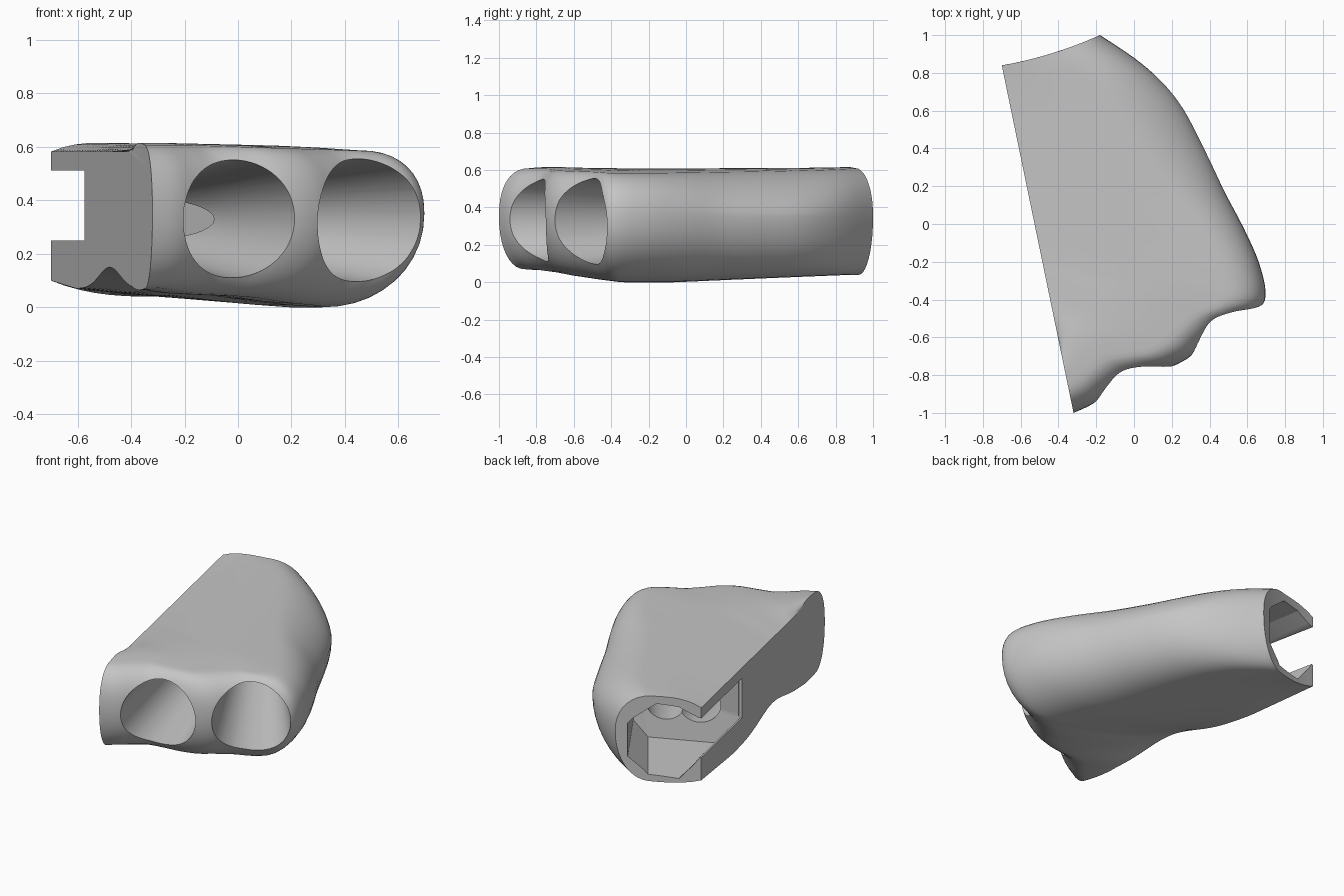
import bpy, bmesh, math
from mathutils import Vector

if "Cube" in bpy.data.objects:
    bpy.data.objects.remove(bpy.data.objects["Cube"])

grey = bpy.data.materials.new("warm_grey")
grey.diffuse_color = (0.56, 0.56, 0.56, 1)
grey.use_nodes = True
grey.node_tree.nodes["Principled BSDF"].inputs["Base Color"].default_value = grey.diffuse_color


def make(name, verts, faces):
    bm = bmesh.new()
    vs = [bm.verts.new(v) for v in verts]
    for f in faces:
        bm.faces.new([vs[i] for i in f])
    bmesh.ops.recalc_face_normals(bm, faces=bm.faces[:])
    me = bpy.data.meshes.new(name)
    bm.to_mesh(me)
    bm.free()
    ob = bpy.data.objects.new(name, me)
    bpy.context.collection.objects.link(ob)
    me.materials.append(grey)
    return ob


def loft(name, rings):
    """Closed solid through equal rings, capped at both ends."""
    n = len(rings[0])
    faces = [[k * n + i, k * n + (i + 1) % n, (k + 1) * n + (i + 1) % n, (k + 1) * n + i]
             for k in range(len(rings) - 1) for i in range(n)]
    faces += [list(range(n)), [(len(rings) - 1) * n + i for i in range(n)]]
    return make(name, [p for r in rings for p in r], faces)


def catmull(a, b, c, d, t):
    return [0.5 * (2 * q + (r - p) * t + (2 * p - 5 * q + 4 * r - s) * t * t
                   + (3 * q - p - 3 * r + s) * t ** 3) for p, q, r, s in zip(a, b, c, d)]


def flat(t):
    """Point on the flat side wall, back (0) to front (1)."""
    return Vector((-0.70 + 0.38 * t, 0.84 - 1.84 * t))


# Outline keys: x, y, wall position, top rounding, bottom rounding
keys = [
    (-.18, 1.0, .00, .26, .20),
    (.00, .88, .06, .30, .22),
    (.14, .76, .12, .33, .26),
    (.26, .61, .19, .35, .30),
    (.38, .38, .28, .35, .34),
    (.48, .17, .36, .34, .38),
    (.58, -.02, .42, .32, .42),
    (.66, -.20, .48, .29, .44),
    (.697, -.36, .53, .26, .41),
    (.67, -.44, .56, .23, .36),
    (.58, -.485, .58, .20, .31),
    (.47, -.535, .60, .19, .27),
    (.38, -.62, .63, .19, .26),
    (.30, -.70, .66, .19, .25),
    (.20, -.755, .68, .19, .25),
    (.08, -.785, .70, .19, .24),
    (-.04, -.82, .72, .19, .22),
    (-.13, -.88, .745, .18, .19),
    (-.22, -.953, .77, .18, .17),
    (-.32, -1.0, .80, .17, .14),
]


def clamp(v):
    return max(0, min(1, v))


def section(k, f):
    """Half-pillow profile from the wall to the outline; f counts outline keys."""
    x, y, t, dt, db = k
    q, p = flat(t), Vector((x, y))
    length = (p - q).length
    zt = 0.61 - 0.023 * clamp((x + .1) / .75)
    zb = 0.04 * clamp((y + .1) / 1.05) + 0.07 * clamp((-.42 - y) / .55)
    soft = 0.85 + 0.4 * math.exp(-((f - 3.5) / 2.4) ** 2)
    bend = 0.018 * max(0, 1 - f / 5)
    # thin edge along the flat wall, with a scooped notch on its underside
    notch = 0.08 * math.exp(-((q.x + 0.48) / 0.055) ** 2)
    lip = 0.10 - 0.03 * min(1, t / 0.25)
    zm, base, crown = 0.35, 0.05, 0.622
    dt, db = min(dt, length * .62), min(db, length * .62)
    flat_b, flat_t = length - db, length - dt
    prof = [(0, lip + notch)]
    for i in range(1, 6):
        s = i / 6
        prof.append((flat_b * s, base + (zb - base) * s + (lip + notch - base) * (1 - s) ** 2.5))
    for i in range(11):
        a = i / 10 * math.pi / 2
        prof.append((flat_b + db * math.sin(a) ** .95, zm - (zm - zb) * abs(math.cos(a)) ** .95))
    for i in range(9, -1, -1):
        a = i / 10 * math.pi / 2
        prof.append((flat_t + dt * math.sin(a) ** soft, zm + (zt - zm) * math.cos(a) ** soft))
    for i in range(5, 0, -1):
        s = i / 6
        prof.append((flat_t * s, crown + (zt - crown) * s * s + (0.582 - crown) * (1 - s) ** 3))
    prof.append((0, 0.582))
    d = (p - q) / length
    out = []
    for s, z in prof:
        u = s / length
        c = q + d * s
        out.append((c.x, c.y - bend * 4 * u * (1 - u), z))
    return out


# Palm shell, fanned from the flat wall around the rounded outline
rings = []
for i in range(len(keys) - 1):
    a, d = keys[max(i - 1, 0)], keys[min(i + 2, len(keys) - 1)]
    rings += [section(catmull(a, keys[i], keys[i + 1], d, j / 4), i + j / 4) for j in range(4)]
rings.append(section(keys[-1], len(keys) - 1))
n = len(rings[0])
last = len(rings) - 1
half = n // 2
faces = [[k * n + i, k * n + i + 1, (k + 1) * n + i + 1, (k + 1) * n + i]
         for k in range(last) for i in range(n - 1)]
# back rim, slightly hollow, in strips from bottom to top
faces += [[i, i + 1, n - 2 - i, n - 1 - i] for i in range(half - 1)]
faces.append([half - 1, half, half + 1])
# flat side wall
faces.append([k * n for k in range(last)] + [last * n + i for i in range(n)]
             + [k * n + n - 1 for k in range(last - 1, -1, -1)])
shell = make("palm_shell", [p for r in rings for p in r], faces)


# Finger sockets: tapered bores running back to the wrist cavity
def bore(name, mouth, end, r_mouth, r_end):
    m, e = Vector(mouth), Vector(end)
    axis = e - m
    side = axis.cross(Vector((0, 0, 1))).normalized()
    up = side.cross(axis).normalized()
    out = []
    for f in (-0.3, 0, 0.5, 1.07):
        c, r = m + axis * f, r_mouth + (r_end - r_mouth) * max(f, -.02)
        out.append([c + (side * math.cos(a) + up * math.sin(a)) * r
                    for a in [math.tau * i / 64 for i in range(64)]])
    return loft(name, out)


cutters = [bore("inner_socket_cutter", (.005, -.845, .33), (-.35, .38, .33), .228, .125),
           bore("outer_socket_cutter", (.49, -.56, .325), (-.165, .45, .33), .238, .12)]

# Wrist cavity: eight-sided tapered pocket, open through the flat wall
inward = Vector((.979, .202))
b0, f0 = flat(0) + inward * .01, flat(.33) + inward * .01
levels = (.085, .085, .19, .41, .56, .56, .51, .252)
back = [(-.557, .87), (-.37, .93), (-.25, .97), (-.25, .97), (-.42, .91), (-.557, .87), b0, b0]
front = [(-.473, .316), (-.065, .49), (.02, .525), (.02, .525), (-.1, .475), (-.473, .316), f0, f0]
pocket = [[(*Vector(b).lerp(Vector(f), t), z) for b, f, z in zip(back, front, levels)]
          for t in (-.3, 1)]
cutters.append(loft("wrist_cavity_cutter", pocket))

# Slot opening the cavity through the flat wall
corners = [flat(-.15) - inward * .1, flat(.33) - inward * .1,
           flat(.33) + inward * .02, flat(-.15) + inward * .02]
cutters.append(loft("side_slot_cutter", [[(c.x, c.y, z) for c in corners] for z in (.25, .512)]))

bpy.context.view_layer.objects.active = shell
shell.select_set(True)
for c in cutters:
    mod = shell.modifiers.new(c.name, 'BOOLEAN')
    mod.operation, mod.solver, mod.object = 'DIFFERENCE', 'EXACT', c
    bpy.ops.object.modifier_apply(modifier=mod.name)
    bpy.data.objects.remove(c)

bpy.ops.object.select_all(action='DESELECT')
shell.select_set(True)
bpy.ops.object.shade_smooth_by_angle(angle=math.radians(35))
